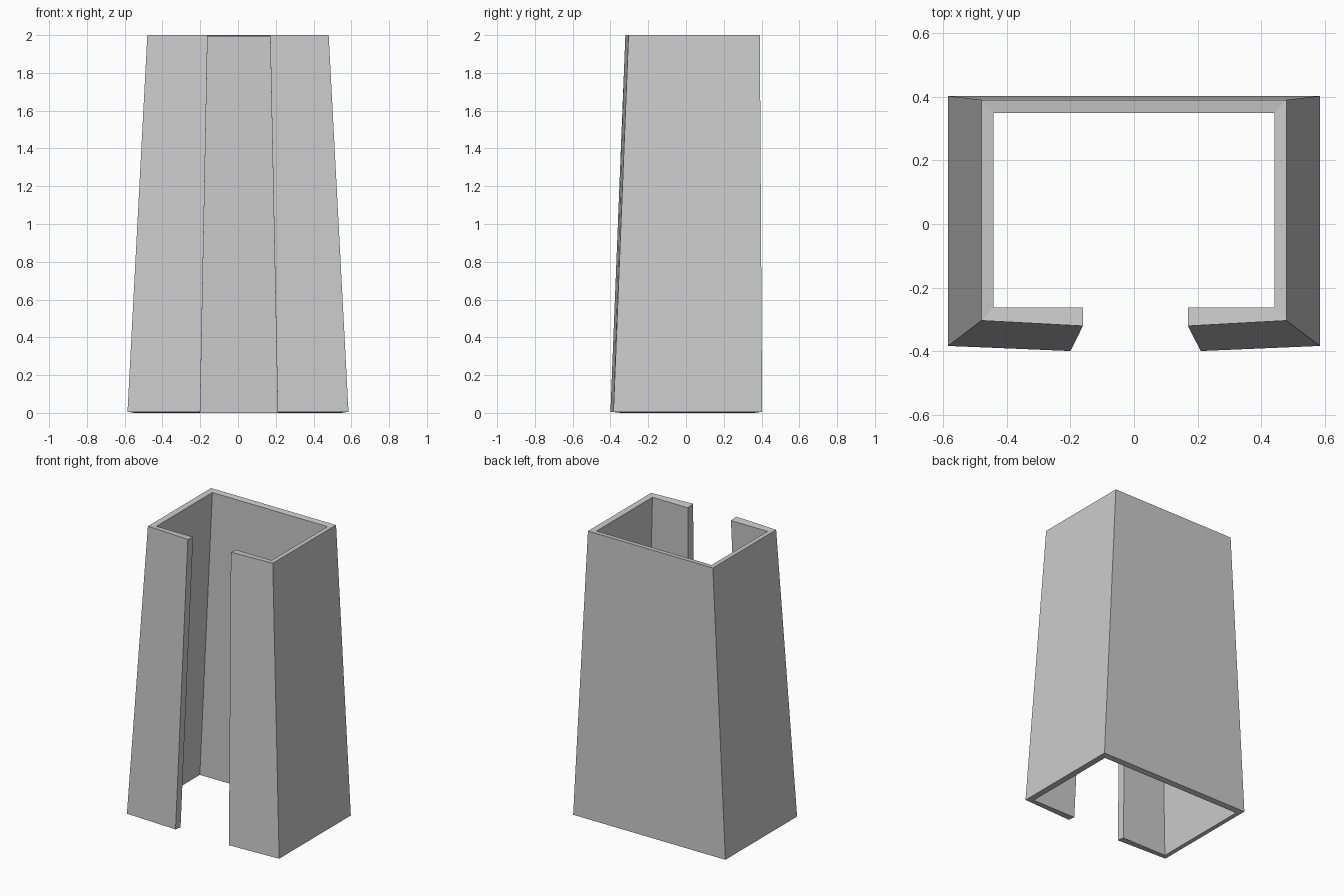
import bpy
import bmesh

if "Cube" in bpy.data.objects:
    bpy.data.objects.remove(bpy.data.objects["Cube"])


def wall_line(x, back, corner, lip, left, right, z):
    """Open C-shaped line from the left lip, round the back, to the right lip."""
    return [(left, lip, z), (-x, corner, z), (-x, back, z),
            (x, back, z), (x, corner, z), (right, lip, z)]


# outer and inner wall lines at the base and the rim
lines = [
    wall_line(0.585, 0.403, -0.384, -0.40, -0.20, 0.21, 0.006),
    wall_line(0.48, 0.391, -0.304, -0.321, -0.161, 0.17, 2.0),
    wall_line(0.442, 0.350, -0.263, -0.263, -0.161, 0.17, 1.995),
    wall_line(0.548, 0.364, -0.345, -0.345, -0.20, 0.21, 0.0),
]

# tapered channel: outer skin, top rim, inner skin, bottom rim, then lip ends
bm = bmesh.new()
rows = [[bm.verts.new(p) for p in line] for line in lines]
for k in range(4):
    a, b = rows[k], rows[(k + 1) % 4]
    for i in range(5):
        bm.faces.new((a[i], a[i + 1], b[i + 1], b[i]))
for end in (0, 5):
    bm.faces.new([row[end] for row in rows])
bmesh.ops.recalc_face_normals(bm, faces=bm.faces)

mesh = bpy.data.meshes.new("tapered_channel")
bm.to_mesh(mesh)
bm.free()
bpy.context.collection.objects.link(bpy.data.objects.new("tapered_channel", mesh))
